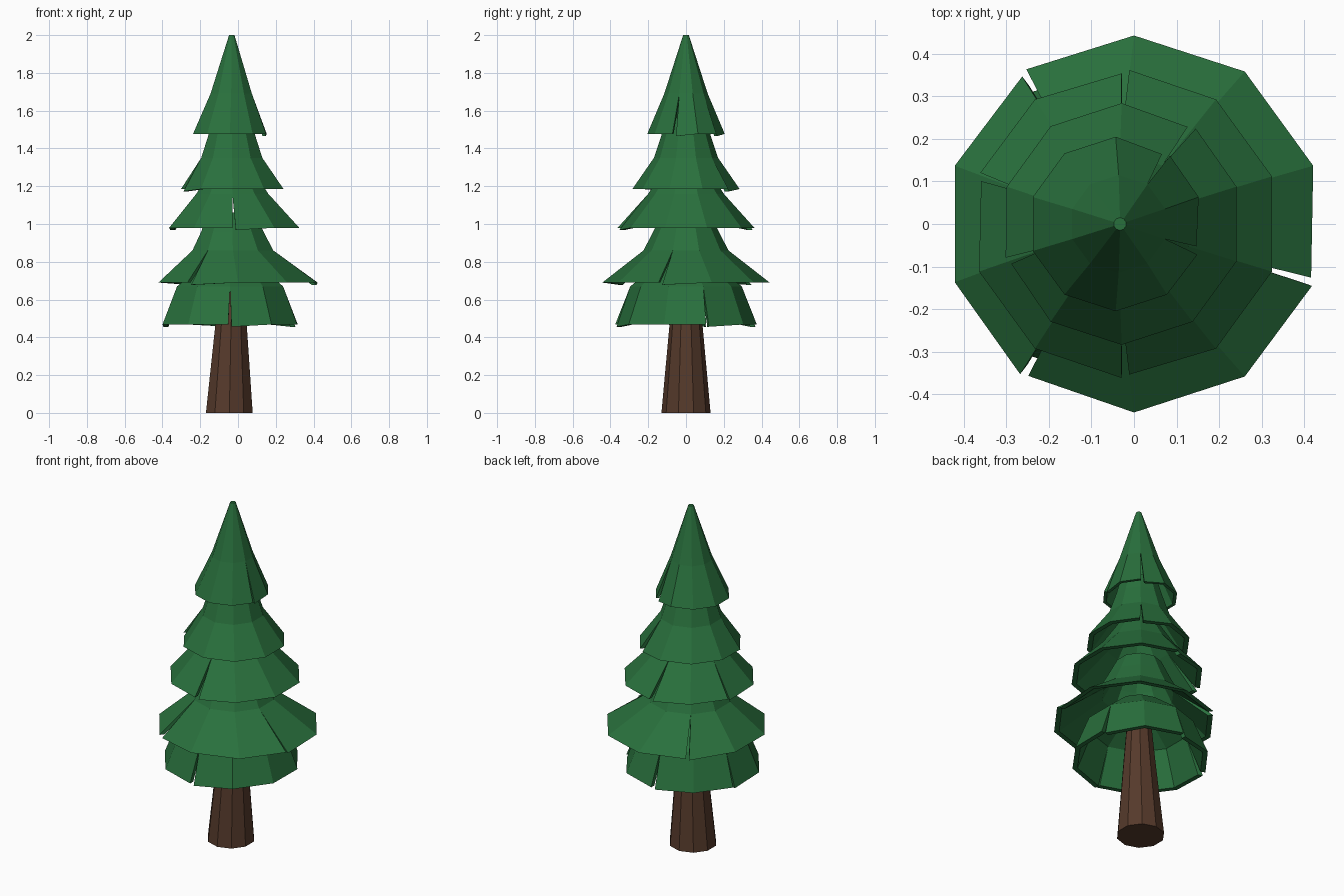
import bpy, bmesh, math

if "Cube" in bpy.data.objects:
    bpy.data.objects.remove(bpy.data.objects["Cube"])


def material(name, rgb):
    m = bpy.data.materials.new(name)
    m.diffuse_color = (*rgb, 1)
    m.use_nodes = True
    m.node_tree.nodes["Principled BSDF"].inputs["Base Color"].default_value = m.diffuse_color
    return m


GREEN = material("needle green", (0.022, 0.162, 0.046))
BROWN = material("bark brown", (0.092, 0.042, 0.024))
SIDES = 10


def skirt(name, rings, slits=(), mat=GREEN, wall=0.028, solid=False):
    """Ten-sided stack of rings (z, radius, centre x), top first.
    At each slit corner the lowest ring is split and one side hangs lower."""
    bm = bmesh.new()
    cache, inner = {}, {}
    last = len(rings) - 1

    def vert(ring, corner, side):
        corner %= SIDES
        split = ring == last and corner in slits
        key = (ring, corner, side if split else 0)
        if key not in cache:
            z, r, cx = rings[ring]
            a = math.radians(90 + 36 * corner)
            if split:
                a += side * 0.009 / r
                if side > 0:
                    z -= 0.012
                    r -= 0.008
            c, s = math.cos(a), math.sin(a)
            v = cache[key] = bm.verts.new((cx + r * c, r * s, z))
            if not solid:
                # matching inside point, level with the rim
                ri = max(r - wall, 0.004)
                zi = z - (0.02 if ring == 0 else 0)
                inner[v] = bm.verts.new((cx + ri * c, ri * s, zi))
        return cache[key]

    for k in range(last):
        for i in range(SIDES):
            bm.faces.new((vert(k, i, 1), vert(k + 1, i, 1),
                          vert(k + 1, i + 1, -1), vert(k, i + 1, -1)))
    bm.faces.new([vert(0, i, 0) for i in range(SIDES)])
    if solid:
        bm.faces.new([vert(last, i, 0) for i in reversed(range(SIDES))])
    else:
        # rim and slit walls, then the inside surface
        rim = [e for e in bm.edges if e.is_boundary]
        for f in list(bm.faces):
            bm.faces.new([inner[v] for v in reversed(f.verts)])
        for e in rim:
            a, b = e.verts
            bm.faces.new((a, b, inner[b], inner[a]))
    bmesh.ops.recalc_face_normals(bm, faces=bm.faces)
    me = bpy.data.meshes.new(name)
    bm.to_mesh(me)
    bm.free()
    me.materials.append(mat)
    ob = bpy.data.objects.new(name, me)
    bpy.context.collection.objects.link(ob)
    return ob


# trunk
skirt("trunk", [(0.66, 0.07, -0.035), (0.46, 0.088, -0.037), (0, 0.13, -0.046)],
      mat=BROWN, solid=True)

# branch tiers, top to bottom; slit corners count 36 degree steps from the back
skirt("branch_tier_top",
      [(2.0, 0.015, -0.033), (1.69, 0.115, -0.036), (1.477, 0.205, -0.043)],
      (7, 9), wall=0.018)
skirt("branch_tier_upper",
      [(1.56, 0.105, -0.033), (1.47, 0.13, -0.033), (1.35, 0.17, -0.033), (1.185, 0.284, -0.029)],
      (3, 9))
skirt("branch_tier_middle",
      [(1.30, 0.11, -0.033), (1.16, 0.20, -0.03), (0.98, 0.362, -0.02)],
      (0, 2, 5))
skirt("branch_tier_lower",
      [(1.06, 0.125, -0.033), (0.96, 0.173, -0.03), (0.86, 0.225, -0.027), (0.69, 0.443, 0)],
      (1, 4, 7))
skirt("branch_tier_bottom",
      [(0.80, 0.13, -0.035), (0.67, 0.295, -0.042), (0.468, 0.375, -0.043)],
      (0, 2, 5, 8))
